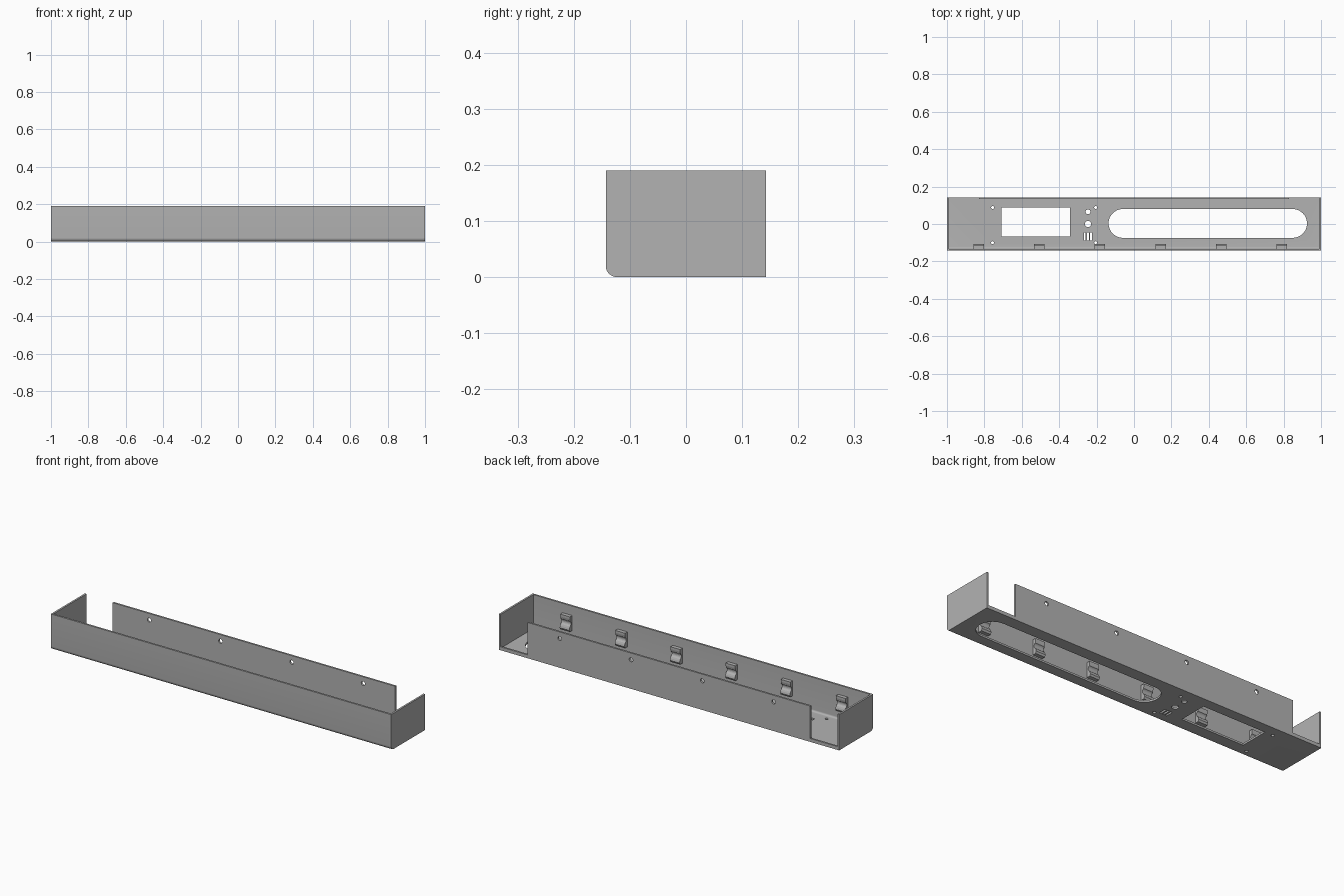
import bpy, bmesh
from math import pi, sin, cos

old = bpy.data.objects.get("Cube")
if old:
    bpy.data.objects.remove(old, do_unlink=True)

HALF_X, HALF_Y, HEIGHT, WALL, BEND = 1.0, 0.143, 0.19, 0.01, 0.02

grey = bpy.data.materials.new("plain_grey")
grey.use_nodes = True
colour = (0.45, 0.45, 0.45, 1)
grey.diffuse_color = colour
grey.node_tree.nodes["Principled BSDF"].inputs["Base Color"].default_value = colour


def arc(cx, cy, r, a0, a1, n):
    return [(cx + r * cos(a0 + (a1 - a0) * i / n),
             cy + r * sin(a0 + (a1 - a0) * i / n)) for i in range(n + 1)]


def circle(cx, cy, r, n=24):
    return arc(cx, cy, r, 0, 2 * pi, n)[:-1]


def rect(x0, x1, y0, y1):
    return [(x0, y0), (x1, y0), (x1, y1), (x0, y1)]


def prism(bm, outline, axis, lo, hi):
    """Extrude a 2D outline along one axis."""
    place = {"x": lambda p, d: (d, p[0], p[1]),
             "y": lambda p, d: (p[0], d, p[1]),
             "z": lambda p, d: (p[0], p[1], d)}[axis]
    face = bm.faces.new([bm.verts.new(place(p, lo)) for p in outline])
    made = bmesh.ops.extrude_face_region(bm, geom=[face])["geom"]
    offset = place((0, 0), hi - lo)
    bmesh.ops.translate(bm, vec=offset, verts=[g for g in made if isinstance(g, bmesh.types.BMVert)])


def finish(bm, name):
    bmesh.ops.recalc_face_normals(bm, faces=bm.faces[:])
    mesh = bpy.data.meshes.new(name)
    bm.to_mesh(mesh)
    bm.free()
    mesh.materials.append(grey)
    ob = bpy.data.objects.new(name, mesh)
    bpy.context.collection.objects.link(ob)
    return ob


def select(ob):
    bpy.ops.object.select_all(action="DESELECT")
    ob.select_set(True)
    bpy.context.view_layer.objects.active = ob


# Channel: front wall, rounded bend, floor and back wall in one profile
inner = HALF_Y - WALL
bend_y = -HALF_Y + BEND
profile = [(-HALF_Y, HEIGHT)]
profile += arc(bend_y, BEND, BEND, pi, 1.5 * pi, 8)
profile += [(HALF_Y, 0), (HALF_Y, HEIGHT), (inner, HEIGHT), (inner, WALL)]
profile += arc(bend_y, BEND, BEND - WALL, 1.5 * pi, pi, 8)
profile += [(-inner, HEIGHT)]
bm = bmesh.new()
prism(bm, profile, "x", -HALF_X + WALL, HALF_X - WALL)
channel = finish(bm, "channel")

# Openings in the floor and back wall
bm = bmesh.new()
floor_cuts = [rect(-0.709, -0.342, -0.067, 0.088)]
floor_cuts += [arc(0.848, 0.003, 0.077, -pi / 2, pi / 2, 24)
               + arc(-0.059, 0.003, 0.077, pi / 2, 1.5 * pi, 24)]
floor_cuts += [circle(x, y, 0.008, 16) for x in (-0.756, -0.205) for y in (-0.1, 0.088)]
floor_cuts += [circle(-0.246, 0.065, 0.013), circle(-0.246, 0.0, 0.017)]
floor_cuts += [rect(x - 0.005, x + 0.005, -0.087, -0.046) for x in (-0.263, -0.246, -0.229)]
for outline in floor_cuts:
    prism(bm, outline, "z", -0.02, 0.03)
for i in range(4):
    prism(bm, circle(-0.615 + 0.419 * i, 0.155, 0.011, 20), "y", 0.12, 0.16)
for s in (-1, 1):
    prism(bm, rect(*sorted((s * 0.83, s * 1.02)), 0.018, 0.25), "y", 0.12, 0.16)
cutter = finish(bm, "opening_cutter")
cutter.hide_render = True

select(channel)
mod = channel.modifiers.new("openings", "BOOLEAN")
mod.operation = "DIFFERENCE"
mod.solver = "EXACT"
mod.object = cutter
bpy.ops.object.modifier_apply(modifier=mod.name)
bpy.data.objects.remove(cutter, do_unlink=True)
select(channel)
bpy.ops.object.shade_smooth_by_angle(angle=pi / 6)

# End walls with the same rounded lower front corner
end_outline = [(-HALF_Y, HEIGHT)] + arc(bend_y, BEND, BEND, pi, 1.5 * pi, 8)
end_outline += [(HALF_Y, 0), (HALF_Y, HEIGHT)]
for name, s in (("left_end_wall", 1), ("right_end_wall", -1)):
    bm = bmesh.new()
    prism(bm, end_outline, "x", s * (HALF_X - WALL), s * HALF_X)
    finish(bm, name)

# Row of clips inside the front wall, each with a hollowed face and a lower lip
clip = [(-inner, 0.14), (-0.113, 0.14), (-0.113, 0.128)]
clip += arc(-0.108, 0.102, 0.016, 0.65 * pi, 1.35 * pi, 8)
clip += [(-0.111, 0.08), (-0.108, 0.07), (-0.113, 0.06), (-inner, 0.06)]
for i in range(6):
    x = -0.83 + 0.324 * i
    bm = bmesh.new()
    prism(bm, clip, "x", x - 0.028, x + 0.028)
    finish(bm, f"clip_{i + 1}")
